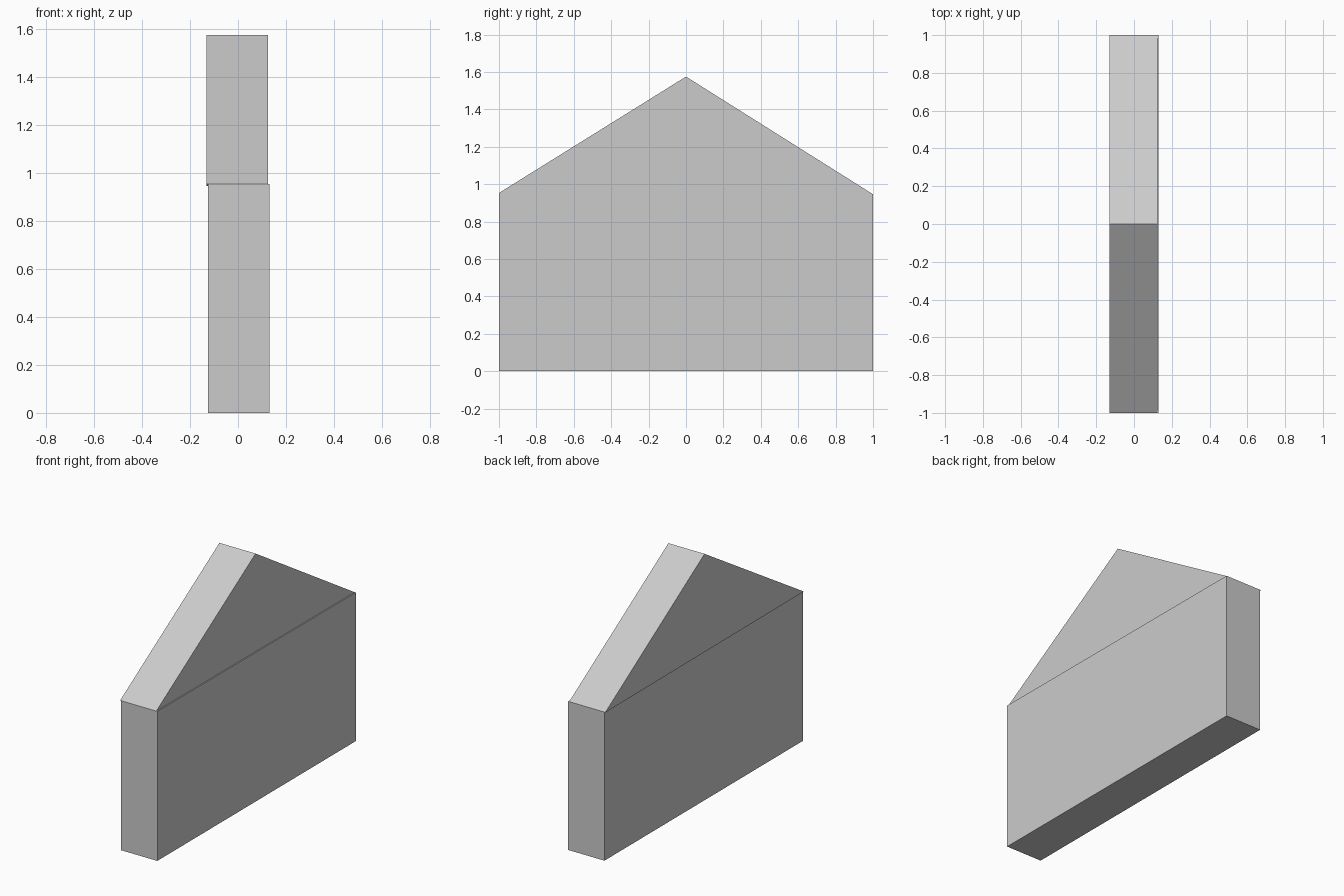
import bpy, bmesh

if "Cube" in bpy.data.objects:
    bpy.data.objects.remove(bpy.data.objects["Cube"])


def extrude_profile(name, profile, x0, x1):
    """Solid made from a closed (y, z) profile extruded along x."""
    bm = bmesh.new()
    face = bm.faces.new([bm.verts.new((x0, y, z)) for y, z in profile])
    result = bmesh.ops.extrude_face_region(bm, geom=[face])
    moved = [v for v in result["geom"] if isinstance(v, bmesh.types.BMVert)]
    bmesh.ops.translate(bm, verts=moved, vec=(x1 - x0, 0, 0))
    bmesh.ops.recalc_face_normals(bm, faces=bm.faces)
    mesh = bpy.data.meshes.new(name)
    bm.to_mesh(mesh)
    bm.free()
    obj = bpy.data.objects.new(name, mesh)
    bpy.context.collection.objects.link(obj)
    return obj


# Lower rectangular wall
extrude_profile("wall", [(-1, 0), (1, 0), (1, 0.947), (-1, 0.953)], -0.125, 0.131)

# Triangular gable, offset slightly to the left of the wall
extrude_profile("gable", [(-1, 0.953), (1, 0.946), (0, 1.575)], -0.131, 0.124)
